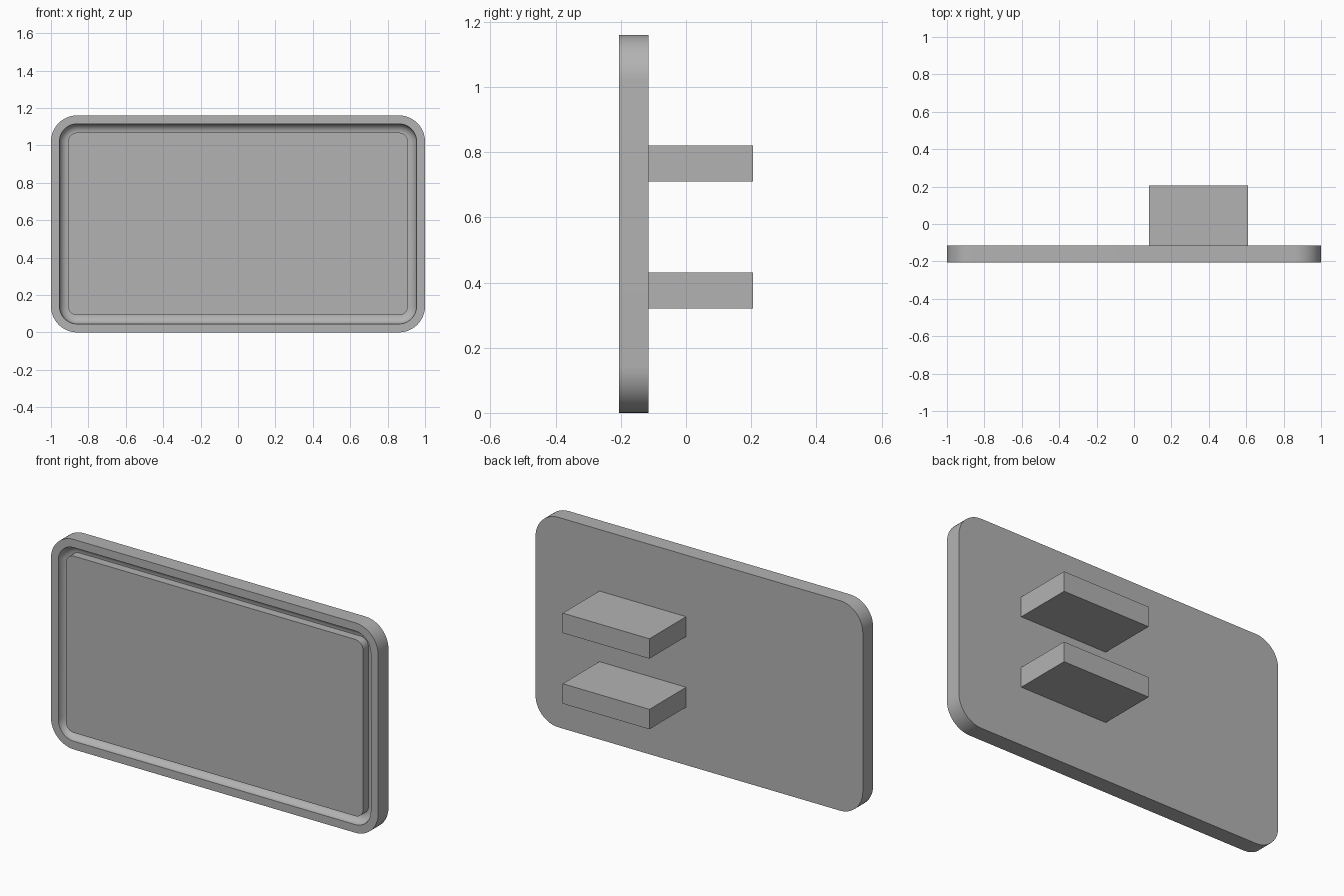
import bpy
import bmesh
from math import sin, cos, pi

cube = bpy.data.objects.get("Cube")
if cube:
    bpy.data.objects.remove(cube, do_unlink=True)

grey = bpy.data.materials.new("plain grey")
grey.use_nodes = True
colour = (0.45, 0.45, 0.45, 1)
grey.diffuse_color = colour
grey.node_tree.nodes["Principled BSDF"].inputs["Base Color"].default_value = colour

HEIGHT, FRONT, BACK = 1.16, -0.205, -0.115
CORNER, RIM, GROOVE = 0.14, 0.045, 0.047
STEPS = 12


def finish(name, bm):
    bmesh.ops.recalc_face_normals(bm, faces=bm.faces)
    mesh = bpy.data.meshes.new(name)
    bm.to_mesh(mesh)
    bm.free()
    mesh.materials.append(grey)
    obj = bpy.data.objects.new(name, mesh)
    bpy.context.collection.objects.link(obj)
    return obj


def rounded_loop(bm, inset, y):
    """Rounded rectangle facing front, shrunk evenly by inset."""
    radius = CORNER - inset
    cx, cz = 1 - CORNER, HEIGHT / 2 - CORNER
    verts = []
    for quarter, (sx, sz) in enumerate([(1, 1), (-1, 1), (-1, -1), (1, -1)]):
        for i in range(STEPS + 1):
            a = (quarter + i / STEPS) * pi / 2
            verts.append(bm.verts.new((sx * cx + radius * cos(a), y,
                                       HEIGHT / 2 + sz * cz + radius * sin(a))))
    return verts


# Plate: outer wall, rim, coved groove, then the raised centre panel
profile = [(0, BACK), (0, FRONT)]
for i in range(9):
    t = i / 8 * pi / 2
    profile.append((RIM + GROOVE * (1 - cos(t)), FRONT + GROOVE * sin(t)))
profile.append((RIM + GROOVE, FRONT))

bm = bmesh.new()
loops = [rounded_loop(bm, inset, y) for inset, y in profile]
for a, b in zip(loops, loops[1:]):
    for i in range(len(a)):
        j = (i + 1) % len(a)
        bm.faces.new((a[i], a[j], b[j], b[i]))
bm.faces.new(loops[0])
bm.faces.new(loops[-1])
plate = finish("grooved_plate", bm)
bpy.ops.object.select_all(action="DESELECT")
plate.select_set(True)
bpy.context.view_layer.objects.active = plate
bpy.ops.object.shade_smooth_by_angle(angle=pi / 6)

# Two block prongs on the back
for name, z in (("lower_prong", 0.375), ("upper_prong", 0.765)):
    bm = bmesh.new()
    bmesh.ops.create_cube(bm, size=1)
    bmesh.ops.scale(bm, vec=(0.53, 0.32, 0.11), verts=bm.verts)
    bmesh.ops.translate(bm, vec=(0.345, 0.045, z), verts=bm.verts)
    finish(name, bm)
